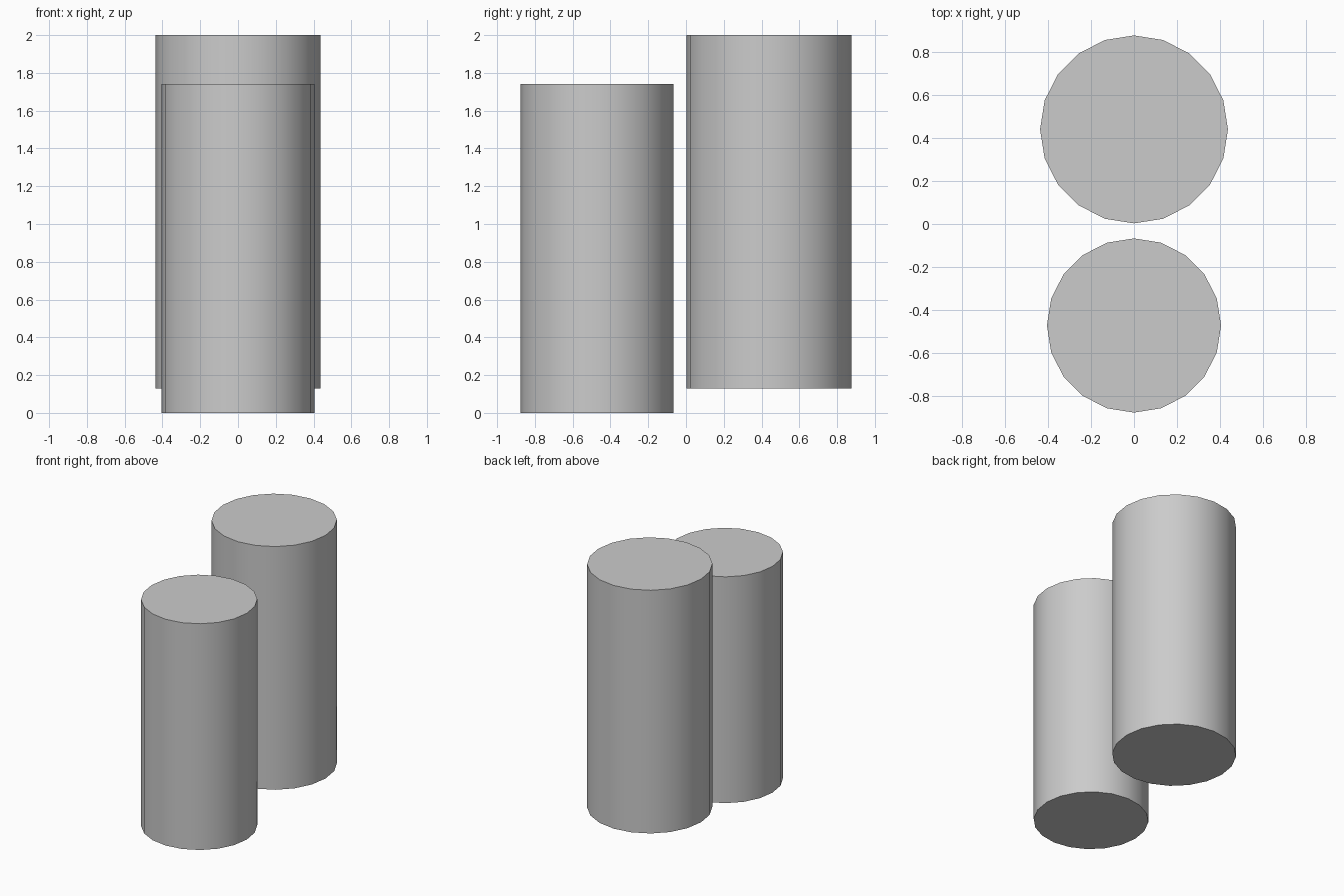
import bpy
import math

if "Cube" in bpy.data.objects:
    bpy.data.objects.remove(bpy.data.objects["Cube"])


def cylinder(name, radius, y, z_bottom, z_top):
    """Capped 20-sided upright cylinder with smooth sides and sharp rims."""
    bpy.ops.mesh.primitive_cylinder_add(
        vertices=20, radius=radius, depth=z_top - z_bottom,
        location=(0, y, (z_bottom + z_top) / 2))
    obj = bpy.context.object
    obj.name = name
    bpy.ops.object.shade_smooth_by_angle(angle=math.radians(30))
    return obj


# Shorter cylinder standing at the front
cylinder("front_cylinder", 0.405, -0.472, 0.0, 1.74)

# Taller, wider cylinder raised at the back
cylinder("back_cylinder", 0.437, 0.44, 0.13, 2.0)
